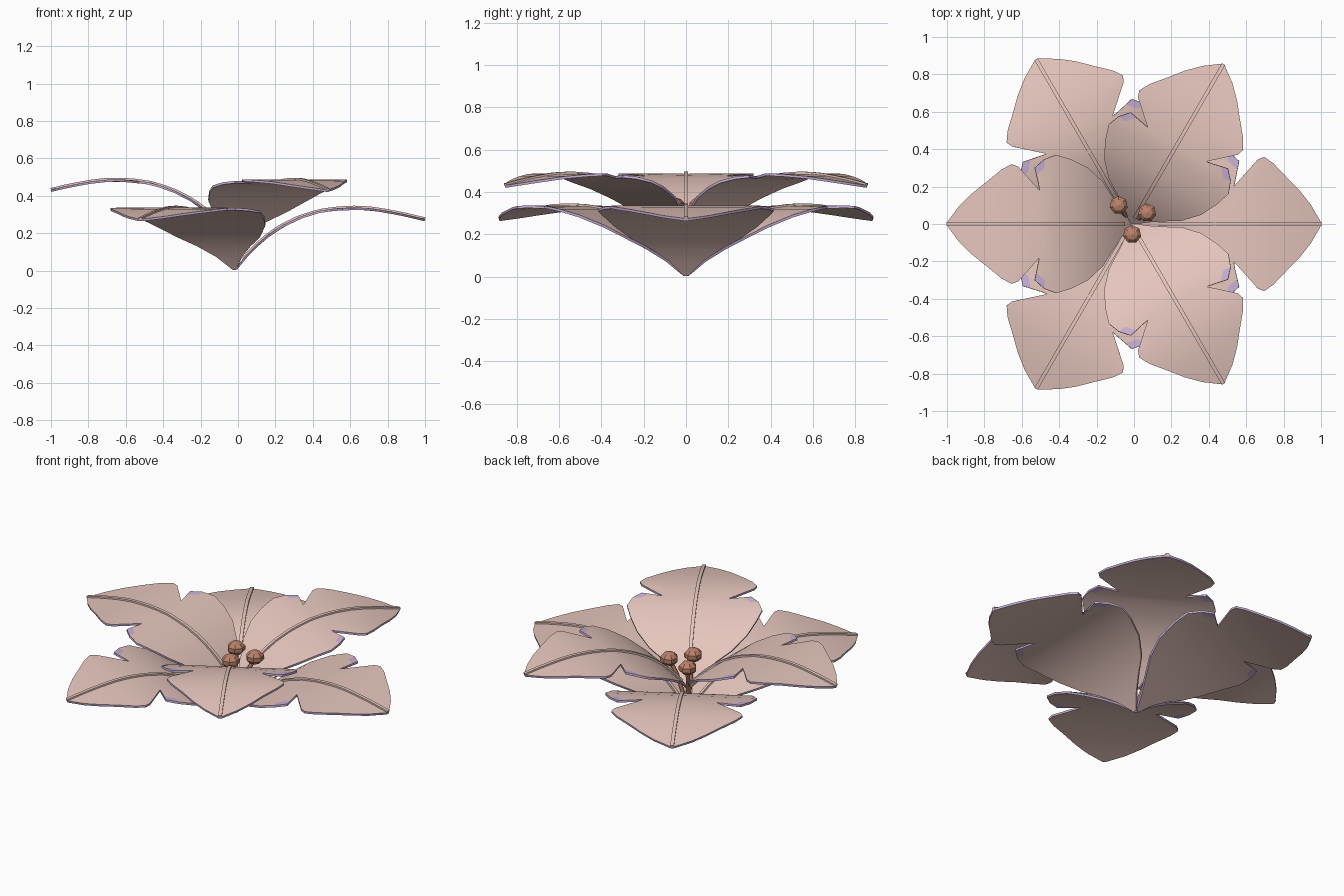
import bpy, bmesh, math
from mathutils import Vector

if "Cube" in bpy.data.objects:
    bpy.data.objects.remove(bpy.data.objects["Cube"])


def material(name, col):
    m = bpy.data.materials.new(name)
    m.diffuse_color = (*col, 1)
    m.use_nodes = True
    m.node_tree.nodes["Principled BSDF"].inputs["Base Color"].default_value = m.diffuse_color
    return m


PINK = material("pale_pink", (0.79, 0.565, 0.51))
LILAC = material("lilac_edge", (0.58, 0.44, 0.68))
BROWN = material("anther_brown", (0.50, 0.225, 0.145))

CX = -0.015  # flower axis
# height of the petal midline against distance from the axis
RISE = [(0, .012), (.06, .085), (.12, .145), (.185, .2), (.25, .242), (.345, .288),
        (.45, .32), (.54, .333), (.63, .338), (.72, .334), (.8, .322), (.9, .303), (1.03, .272)]
# outline rows: distance at middle, distance at edge, half width
ROWS = [(0, 0, .01), (.05, .05, .07), (.1, .1, .145), (.16, .15, .225), (.24, .23, .3),
        (.32, .32, .345), (.4, .4, .37), (.44, .465, .345), (.46, .515, .30),
        (.485, .487, .177), (.52, .605, .308), (.6, .64, .32), (.69, .695, .29),
        (.775, .78, .22), (.85, .855, .16), (.92, .923, .092), (.985, .985, .008)]
COLS = [-1, -.88, -.6, -.3, 0, .3, .6, .88, 1]


def height(a):
    for (a0, z0), (a1, z1) in zip(RISE, RISE[1:]):
        if a <= a1:
            return z0 + (z1 - z0) * (a - a0) / (a1 - a0)
    return RISE[-1][1]


def stretch(a, lower):
    # lower petals are bigger, with a shorter tip
    if not lower:
        return a
    return a * 1.12 if a < .62 else .694 + (a - .62) * .88


def sheet(name, grid, angle, thickness, offset, mark=()):
    # grid of points -> smooth sheet with thickness; marked faces use the second colour
    bm = bmesh.new()
    vs = [[bm.verts.new(p) for p in row] for row in grid]
    for r in range(len(vs) - 1):
        for c in range(len(vs[0]) - 1):
            f = bm.faces.new((vs[r][c], vs[r + 1][c], vs[r + 1][c + 1], vs[r][c + 1]))
            f.material_index = 1 if (r, c) in mark else 0
    me = bpy.data.meshes.new(name)
    bm.to_mesh(me)
    bm.free()
    me.materials.append(PINK)
    ob = bpy.data.objects.new(name, me)
    bpy.context.collection.objects.link(ob)
    ob.location.x = CX
    ob.rotation_euler.z = math.radians(angle)
    s = ob.modifiers.new("thickness", 'SOLIDIFY')
    s.thickness = thickness
    s.offset = offset
    if mark:
        me.materials.append(LILAC)
        s.material_offset_rim = 1
    s.use_rim = True
    bpy.ops.object.select_all(action='DESELECT')
    ob.select_set(True)
    bpy.context.view_layer.objects.active = ob
    bpy.ops.object.modifier_apply(modifier=s.name)
    bpy.ops.object.shade_smooth_by_angle(angle=math.radians(40))
    return ob


def petal(name, lower, angle):
    k = 1.12 if lower else 1.0
    lift = 0 if lower else .15
    grid = []
    for mid, edge, w in ROWS:
        row = []
        for t in COLS:
            a = stretch(mid + (edge - mid) * t * t, lower)
            row.append((a, w * t * k, height(a) + lift))
        grid.append(row)
    # lilac margin on the inner lobe beside the notch
    sheet(name, grid, angle, .012, -1, mark={(7, 0), (7, len(COLS) - 2)})

    # raised midrib
    end = stretch(.985, lower)
    rib = []
    for i in range(1, 25):
        a = end * i / 24
        rib.append([(a, s * .01, height(a) + lift - .001) for s in (-1, 1)])
    sheet(name + "_midrib", rib, angle, .01, 1)


def tube(name, pts, radius, mat):
    cu = bpy.data.curves.new(name, 'CURVE')
    cu.dimensions = '3D'
    cu.bevel_depth = radius
    cu.bevel_resolution = 1
    cu.use_fill_caps = True
    sp = cu.splines.new('POLY')
    sp.points.add(len(pts) - 1)
    for p, co in zip(sp.points, pts):
        p.co = (*co, 1)
    cu.materials.append(mat)
    ob = bpy.data.objects.new(name, cu)
    bpy.context.collection.objects.link(ob)
    return ob


# two tiers of three petals
for i in range(3):
    petal(f"lower_petal_{i}", True, 120 * i)
    petal(f"upper_petal_{i}", False, 60 + 120 * i)

# three stamens with faceted anthers
for i, (x, y) in enumerate([(-.082, .1), (.07, .06), (-.01, -.055)]):
    top = Vector((x, y, .335))
    base = Vector((CX, 0, .03))
    knee = base.lerp(top, .6) + Vector((0, 0, .03))
    tube(f"filament_{i}", [base, knee, top], .012, BROWN)
    bpy.ops.mesh.primitive_uv_sphere_add(segments=7, ring_count=5, radius=.052, location=top)
    ob = bpy.context.object
    ob.name = f"anther_{i}"
    ob.scale.z = .75
    ob.data.materials.append(BROWN)
